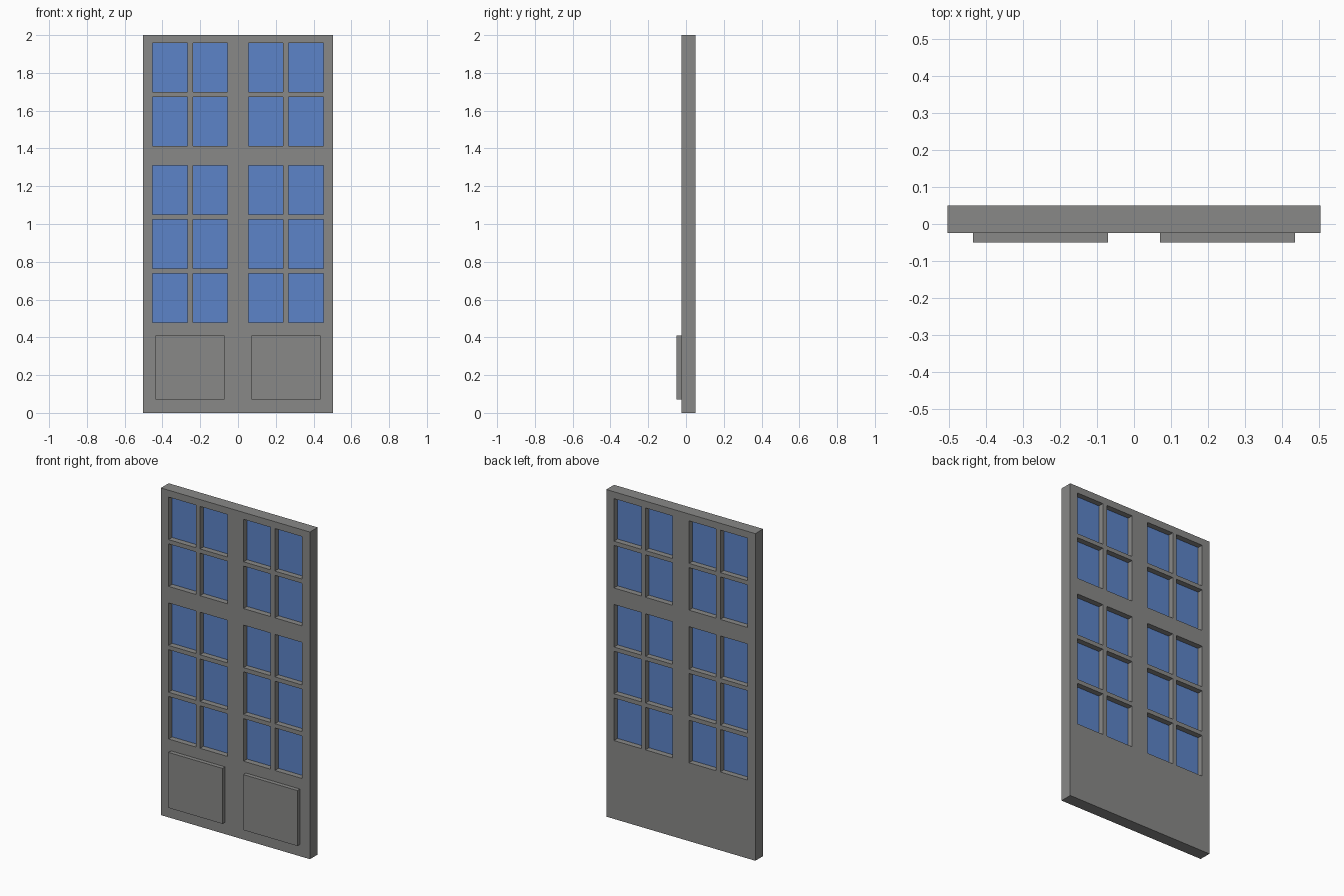
import bpy
import bmesh

cube = bpy.data.objects.get("Cube")
if cube:
    bpy.data.objects.remove(cube, do_unlink=True)


def material(name, colour):
    mat = bpy.data.materials.new(name)
    mat.use_nodes = True
    mat.diffuse_color = colour
    mat.node_tree.nodes["Principled BSDF"].inputs["Base Color"].default_value = colour
    return mat


def add_object(name, bm, mat):
    mesh = bpy.data.meshes.new(name)
    bmesh.ops.recalc_face_normals(bm, faces=bm.faces)
    bm.to_mesh(mesh)
    bm.free()
    mesh.materials.append(mat)
    obj = bpy.data.objects.new(name, mesh)
    bpy.context.collection.objects.link(obj)
    return obj


def box(name, x, y, z, mat):
    """Box from (low, high) ranges on each axis."""
    bm = bmesh.new()
    bmesh.ops.create_cube(bm, size=1)
    for v in bm.verts:
        for i, (low, high) in enumerate((x, y, z)):
            v.co[i] = high if v.co[i] > 0 else low
    return add_object(name, bm, mat)


grey = material("grey paint", (0.25, 0.25, 0.245, 1))
blue = material("blue glass", (0.107, 0.23, 0.58, 1))

HALF_WIDTH, HEIGHT = 0.504, 2.0
FRONT, BACK = -0.025, 0.05
PANE_HEIGHT = 0.26

# Pane columns, mirrored to both leaves, and pane rows
right_columns = [(0.055, 0.239), (0.267, 0.452)]
columns = [(-b, -a) for a, b in reversed(right_columns)] + right_columns
rows = [(z, z + PANE_HEIGHT) for z in (0.479, 0.765, 1.051, 1.412, 1.698)]

# Door frame: a lattice sheet with open cells, extruded to full thickness
xs = [-HALF_WIDTH] + [x for c in columns for x in c] + [HALF_WIDTH]
zs = [0] + [z for r in rows for z in r] + [HEIGHT]
bm = bmesh.new()
grid = [[bm.verts.new((x, FRONT, z)) for z in zs] for x in xs]
for i in range(len(xs) - 1):
    for j in range(len(zs) - 1):
        if i % 2 and j % 2:
            continue
        bm.faces.new((grid[i][j], grid[i + 1][j], grid[i + 1][j + 1], grid[i][j + 1]))
sheet = bmesh.ops.extrude_face_region(bm, geom=bm.faces[:], use_keep_orig=True)
moved = [g for g in sheet["geom"] if isinstance(g, bmesh.types.BMVert)]
bmesh.ops.translate(bm, verts=moved, vec=(0, BACK - FRONT, 0))
add_object("door_frame", bm, grey)

# Glass panes set midway through the frame
middle = (FRONT + BACK) / 2
for i, column in enumerate(columns):
    for j, row in enumerate(rows):
        box(f"glass_pane_{i + 1}_{j + 1}", column, (middle - 0.003, middle + 0.003), row, blue)

# Raised lower panels
for side, x in (("right", (-0.436, -0.071)), ("left", (0.071, 0.436))):
    box(f"lower_panel_{side}", x, (-0.05, FRONT), (0.072, 0.411), grey)
